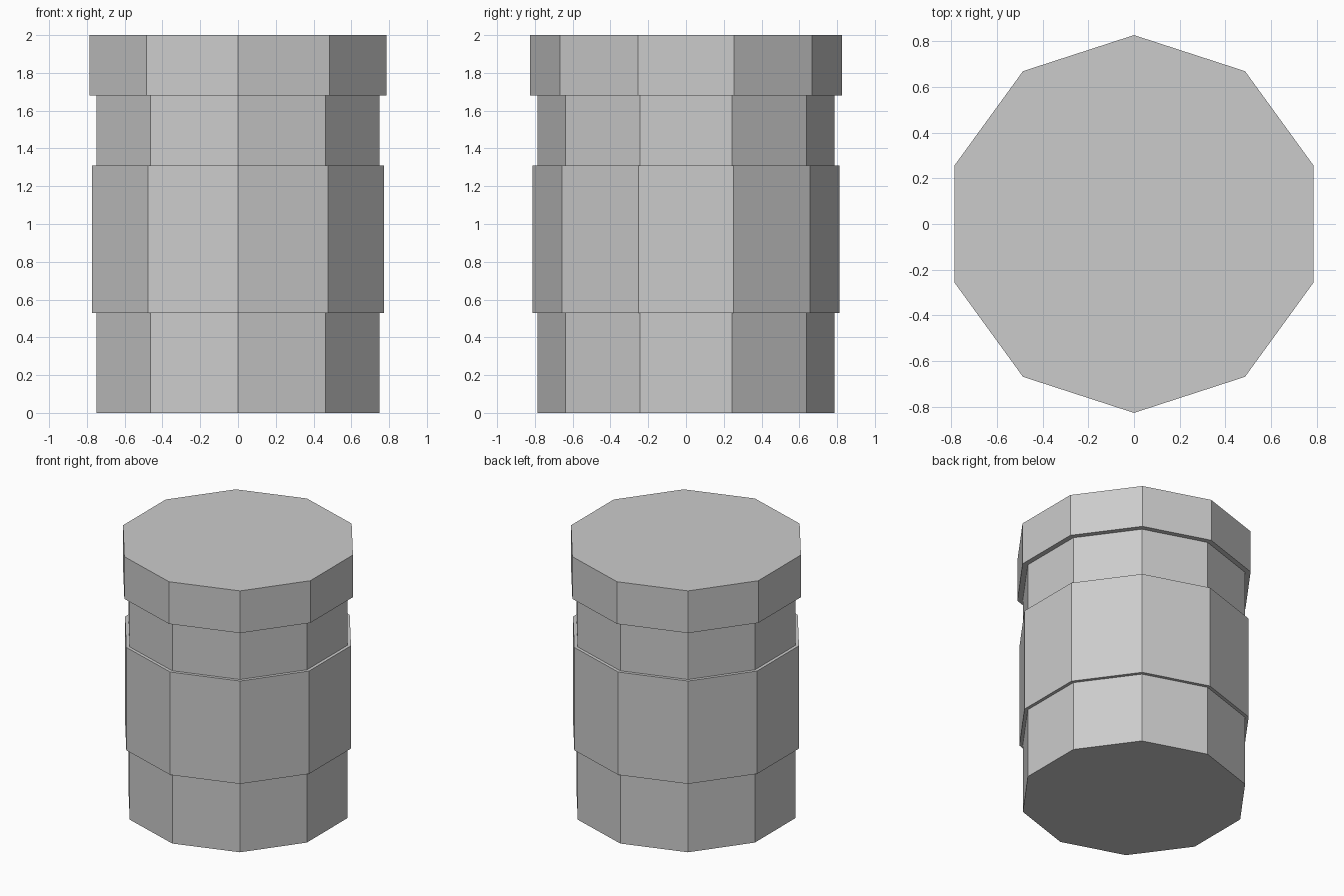
import bpy
import math

cube = bpy.data.objects.get("Cube")
if cube:
    bpy.data.objects.remove(cube, do_unlink=True)

SIDES = 10

# Single flat colour
grey = bpy.data.materials.new("light_grey")
grey.use_nodes = True
colour = (0.6, 0.6, 0.6, 1.0)
grey.diffuse_color = colour
grey.node_tree.nodes["Principled BSDF"].inputs["Base Color"].default_value = colour


def lathe(name, profile):
    """Revolve a (radius, height) profile into flat sides, closing its ends."""
    verts, faces = [], []
    for radius, z in profile:
        for i in range(SIDES):
            a = math.tau * i / SIDES - math.pi / 2
            verts.append((radius * math.cos(a), radius * math.sin(a), z))
    for row in range(len(profile) - 1):
        for i in range(SIDES):
            low, j = row * SIDES, (i + 1) % SIDES
            faces.append((low + i, low + j, low + SIDES + j, low + SIDES + i))
    faces.append(tuple(reversed(range(SIDES))))
    faces.append(tuple(range(len(verts) - SIDES, len(verts))))
    mesh = bpy.data.meshes.new(name)
    mesh.from_pydata(verts, [], faces)
    mesh.materials.append(grey)
    obj = bpy.data.objects.new(name, mesh)
    bpy.context.collection.objects.link(obj)
    return obj


# Jar body with the raised label band stepped out of its wall
BODY, BAND, LID = 0.787, 0.812, 0.826
lathe("jar_body", [(BODY, 0), (BODY, 0.53), (BAND, 0.53),
                   (BAND, 1.31), (BODY, 1.31), (BODY, 1.68)])

# Overhanging lid
lathe("lid", [(LID, 1.68), (LID, 2.0)])
